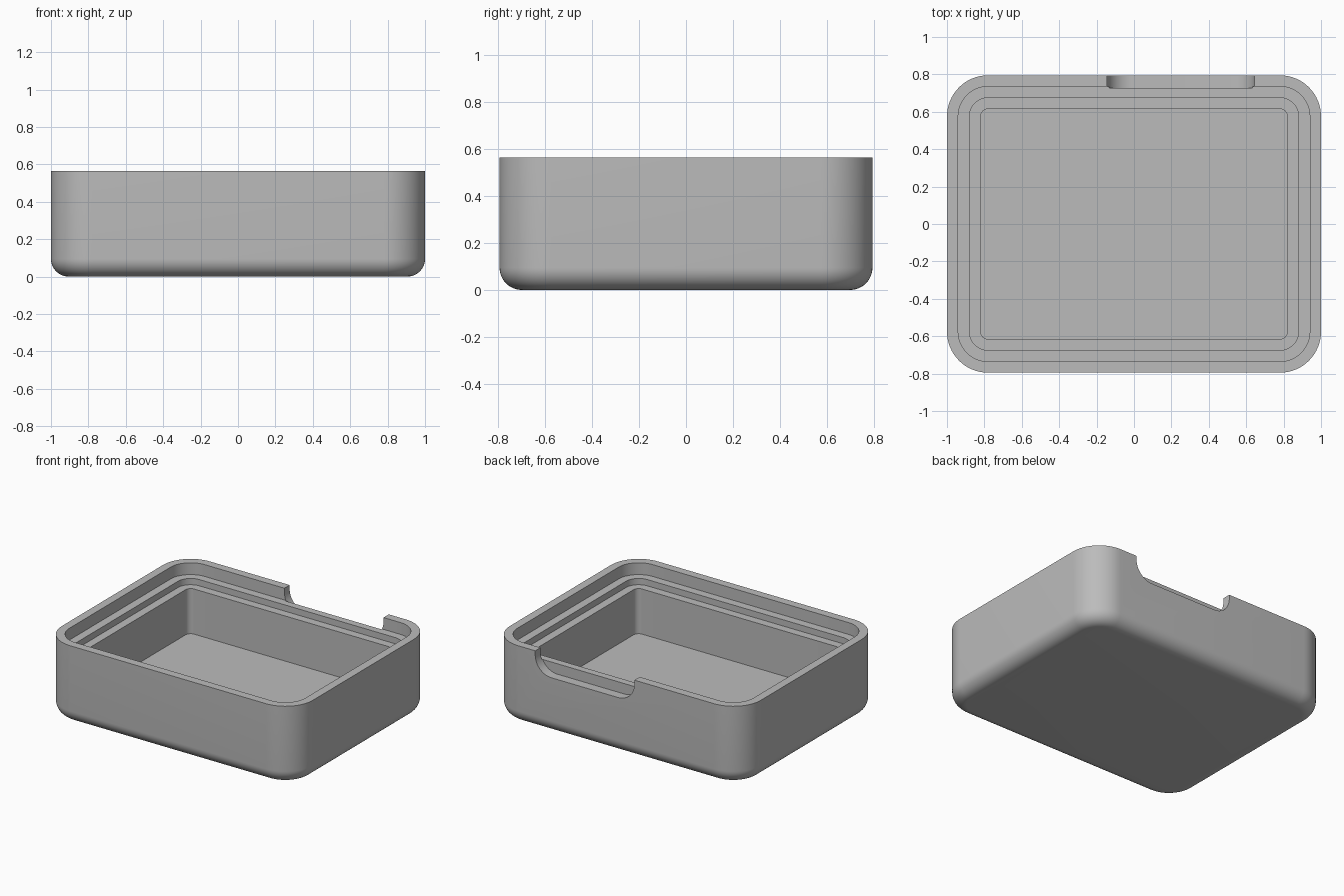
import bpy
import bmesh
from math import sin, cos, pi, radians

HALF_X, HALF_Y, HEIGHT = 1.0, 0.795, 0.565
CORNER, FILLET = 0.22, 0.095
STEPS = 16

if "Cube" in bpy.data.objects:
    bpy.data.objects.remove(bpy.data.objects["Cube"])

grey = bpy.data.materials.new("matte grey")
grey.use_nodes = True
colour = (0.5, 0.5, 0.5, 1)
grey.diffuse_color = colour
grey.node_tree.nodes["Principled BSDF"].inputs["Base Color"].default_value = colour


def make_object(name, bm):
    bmesh.ops.recalc_face_normals(bm, faces=bm.faces)
    mesh = bpy.data.meshes.new(name)
    bm.to_mesh(mesh)
    bm.free()
    mesh.materials.append(grey)
    obj = bpy.data.objects.new(name, mesh)
    bpy.context.collection.objects.link(obj)
    return obj


def rounded_ring(bm, inset, z):
    """Rounded rectangle of vertices, offset inward from the outer wall."""
    r = CORNER - inset
    cx, cy = HALF_X - CORNER, HALF_Y - CORNER
    ring = []
    for q, (sx, sy) in enumerate([(1, 1), (-1, 1), (-1, -1), (1, -1)]):
        for i in range(STEPS + 1):
            a = (q + i / STEPS) * pi / 2
            ring.append(bm.verts.new((sx * cx + r * cos(a), sy * cy + r * sin(a), z)))
    return ring


# Tray: wall section swept round the rounded rectangle, bottom to inner floor
section = []
for i in range(13):
    a = i / 12 * pi / 2
    section.append((FILLET * (1 - sin(a)), FILLET * (1 - cos(a))))
section += [(0, HEIGHT), (0.06, HEIGHT),
            (0.06, 0.48), (0.12, 0.48),
            (0.12, 0.435), (0.18, 0.435),
            (0.18, 0.11)]

bm = bmesh.new()
rings = [rounded_ring(bm, inset, z) for inset, z in section]
for low, high in zip(rings, rings[1:]):
    for i in range(len(low)):
        j = (i + 1) % len(low)
        bm.faces.new((low[i], low[j], high[j], high[i]))
bm.faces.new(rings[0])
bm.faces.new(rings[-1])
tray = make_object("tray", bm)

# Finger notch in the back wall, with rounded lower corners
LEFT, RIGHT, BOTTOM, R = 0.645, -0.145, 0.405, 0.13
outline = [(RIGHT, HEIGHT + 0.1)]
for cx, start in ((RIGHT + R, pi), (LEFT - R, 1.5 * pi)):
    for i in range(STEPS + 1):
        a = start + i / STEPS * pi / 2
        outline.append((cx + R * cos(a), BOTTOM + R + R * sin(a)))
outline.append((LEFT, HEIGHT + 0.1))

bm = bmesh.new()
face = bm.faces.new([bm.verts.new((x, 0.727, z)) for x, z in outline])
extruded = bmesh.ops.extrude_face_region(bm, geom=[face])["geom"]
bmesh.ops.translate(bm, vec=(0, 0.2, 0),
                    verts=[v for v in extruded if isinstance(v, bmesh.types.BMVert)])
cutter = make_object("notch_cutter", bm)
cutter.hide_render = True

cut = tray.modifiers.new("notch", "BOOLEAN")
cut.operation = "DIFFERENCE"
cut.solver = "EXACT"
cut.object = cutter

bpy.ops.object.select_all(action="DESELECT")
tray.select_set(True)
bpy.context.view_layer.objects.active = tray
bpy.ops.object.modifier_apply(modifier=cut.name)
bpy.data.objects.remove(cutter)
bpy.ops.object.shade_smooth_by_angle(angle=radians(30))
